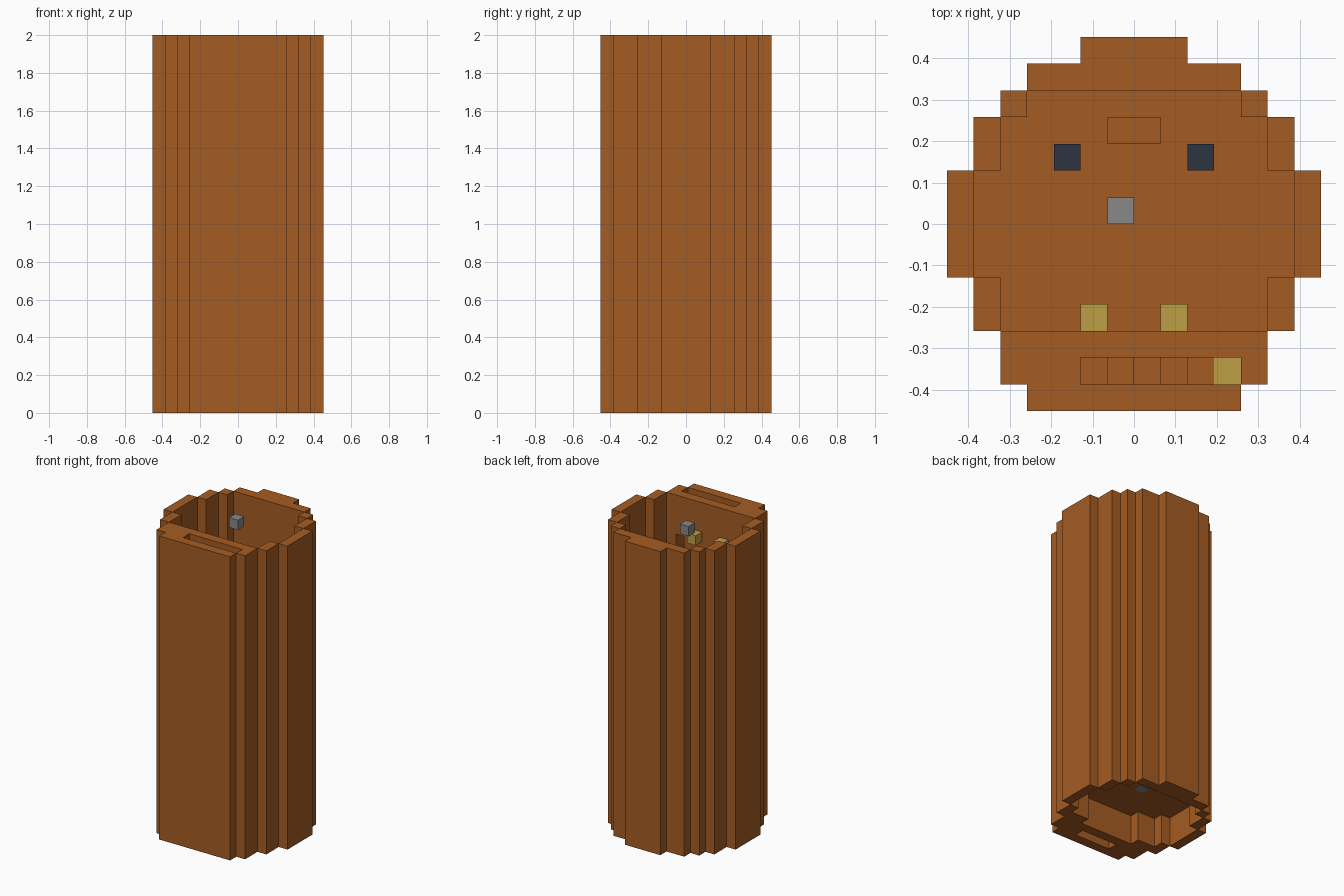
import bpy
import bmesh

U = 2 / 31  # one block

if "Cube" in bpy.data.objects:
    bpy.data.objects.remove(bpy.data.objects["Cube"], do_unlink=True)


def material(name, color):
    mat = bpy.data.materials.new(name)
    mat.use_nodes = True
    mat.diffuse_color = (*color, 1)
    mat.node_tree.nodes["Principled BSDF"].inputs["Base Color"].default_value = (*color, 1)
    return mat


brown = material("brown", (0.376, 0.107, 0.016))
gold = material("gold", (0.515, 0.342, 0.061))
grey = material("grey", (0.25, 0.25, 0.25))
navy = material("navy", (0.026, 0.036, 0.053))


def prism(name, outline, low, high, mat, upright=False):
    """Extrude an outline in blocks along z, or along y if upright."""
    bm = bmesh.new()

    def ring(h):
        return [bm.verts.new((a * U, h * U, b * U) if upright else (a * U, b * U, h * U))
                for a, b in outline]

    lower, upper = ring(low), ring(high)
    bm.faces.new(lower)
    bm.faces.new(upper)
    for i in range(len(outline)):
        j = (i + 1) % len(outline)
        bm.faces.new((lower[i], lower[j], upper[j], upper[i]))
    bmesh.ops.recalc_face_normals(bm, faces=bm.faces)
    mesh = bpy.data.meshes.new(name)
    bm.to_mesh(mesh)
    bm.free()
    mesh.materials.append(mat)
    obj = bpy.data.objects.new(name, mesh)
    bpy.context.collection.objects.link(obj)
    return obj


def box(name, x0, x1, y0, y1, z0, z1, mat):
    return prism(name, [(x0, y0), (x1, y0), (x1, y1), (x0, y1)], z0, z1, mat)


def mirrored(half):
    return half + [(-x, y) for x, y in reversed(half)]


def carve(target, cutter):
    cutter.hide_render = True
    mod = target.modifiers.new("carve", "BOOLEAN")
    mod.operation = "DIFFERENCE"
    mod.solver = "EXACT"
    mod.object = cutter
    bpy.context.view_layer.objects.active = target
    bpy.ops.object.modifier_apply(modifier=mod.name)
    bpy.data.objects.remove(cutter, do_unlink=True)


# Stepped round tower
body = prism("tower_body", mirrored([
    (4, -7), (4, -6), (5, -6), (5, -4), (6, -4), (6, -2), (7, -2), (7, 2),
    (6, 2), (6, 4), (5, 4), (5, 5), (4, 5), (4, 6), (2, 6), (2, 7)]), 0, 31, brown)

# Deep chamber from the top, shallow recess from below
sides = [(5, -2), (6, -2), (6, 2), (5, 2), (5, 4), (4, 4), (4, 5)]
carve(body, prism("chamber_cutter", mirrored([(5, -4)] + sides), 4, 32, brown))
carve(body, prism("recess_cutter", mirrored([(3, -4), (3, -3), (5, -3)] + sides), -1, 3, brown))

# Front slot with a floor that steps down to one end
steps = [(-2, 32)]
for i in range(6):
    steps += [(i - 2, 29 - i), (i - 1, 29 - i)]
steps.append((4, 32))
carve(body, prism("slot_cutter", steps, -6, -5, brown, upright=True))

# Opening from the slot end into the chamber, and the underside slot
carve(body, box("opening_cutter", 3.05, 3.95, -5.5, -3.5, 24.05, 27, brown))
carve(body, box("under_slot_cutter", -2, 2, -6, -5, -1, 3, brown))

# Small blocks inside
box("slot_block", 3, 4, -6, -5, 24, 25, gold)
box("top_block", -1, 0, 0, 1, 30, 31, grey)
box("floor_pin", -1, 0, 0, 1, 2.95, 4.05, grey)
box("floor_step", -1, 1, 3, 4, 4, 5, brown)
for side, x in (("left", 1), ("right", -2)):
    box(side + "_wall_block", x, x + 1, -4, -3, 27, 28, gold)
for side, x in (("left", 2), ("right", -3)):
    box(side + "_floor_block", x, x + 1, 2, 3, 4, 5, navy)
